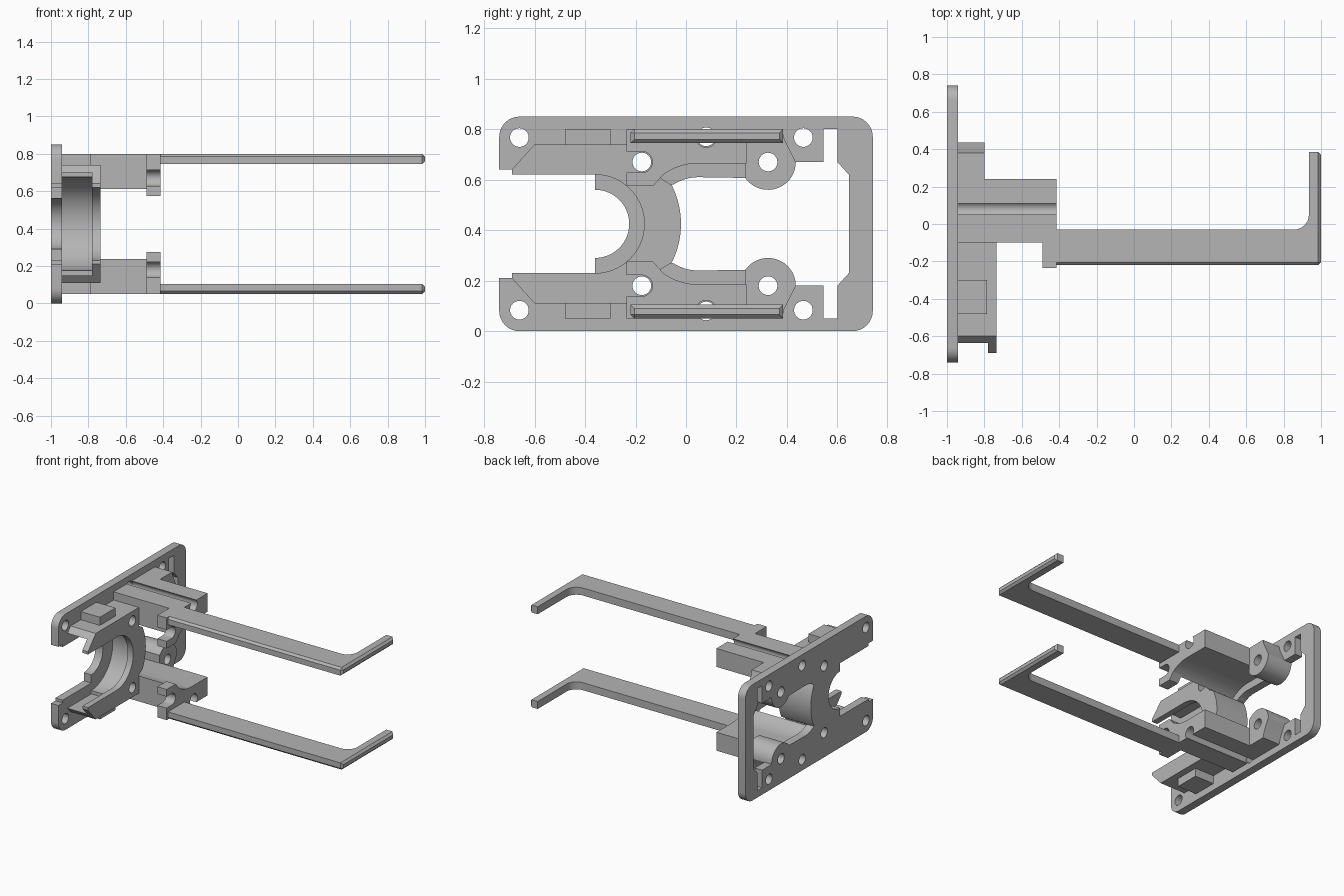
import bpy, bmesh
from math import cos, sin, pi, radians

MID = 0.425          # height of the mirror plane
HOLE = 0.037         # screw hole radius

cube = bpy.data.objects.get("Cube")
if cube:
    bpy.data.objects.remove(cube)

grey = bpy.data.materials.new("plain_grey")
grey.use_nodes = True
tone = (0.46, 0.46, 0.46, 1)
grey.diffuse_color = tone
grey.node_tree.nodes["Principled BSDF"].inputs["Base Color"].default_value = tone


def arc(cy, ch, r, a0, a1, n=14):
    """Points on a circular arc, angles in degrees."""
    steps = [radians(a0 + (a1 - a0) * i / n) for i in range(n + 1)]
    return [(cy + r * cos(a), ch + r * sin(a)) for a in steps]


def circle(cy, ch, r, n=32):
    return arc(cy, ch, r, 0, 360 - 360 / n, n - 1)


def whole(half):
    """Close a half outline with its mirror image below the mirror plane."""
    return half + [(y, -h) for y, h in reversed(half) if abs(h) > 1e-5]


def flip(profile, side):
    return [(y, h * side) for y, h in profile]


def prism(name, profiles, x0, x1):
    """Extrude (y, height) profiles along x."""
    bm = bmesh.new()
    for profile in profiles:
        verts = [bm.verts.new((x0, y, MID + h)) for y, h in profile]
        face = bm.faces.new(verts)
        top = bmesh.ops.extrude_face_region(bm, geom=[face])["geom"]
        moved = [v for v in top if isinstance(v, bmesh.types.BMVert)]
        bmesh.ops.translate(bm, verts=moved, vec=(x1 - x0, 0, 0))
    return finish(name, bm)


def finish(name, bm):
    bmesh.ops.recalc_face_normals(bm, faces=bm.faces)
    mesh = bpy.data.meshes.new(name)
    bm.to_mesh(mesh)
    bm.free()
    mesh.materials.append(grey)
    obj = bpy.data.objects.new(name, mesh)
    bpy.context.collection.objects.link(obj)
    shade(mesh)
    return obj


def shade(mesh):
    mesh.shade_smooth()
    mesh.set_sharp_from_angle(angle=radians(30))


def drill(obj, profiles):
    """Cut the profiles right through a part, then drop the cutter."""
    cutter = prism("cutter", profiles, -1.2, 0.2)
    cutter.hide_render = True
    mod = obj.modifiers.new("holes", "BOOLEAN")
    mod.operation = "DIFFERENCE"
    mod.solver = "EXACT"
    mod.object = cutter
    graph = bpy.context.evaluated_depsgraph_get()
    mesh = bpy.data.meshes.new_from_object(obj.evaluated_get(graph))
    obj.modifiers.clear()
    obj.data = mesh
    bpy.data.objects.remove(cutter)
    shade(mesh)


# Base plate: rounded, open at the front, with a large window
plate_half = (arc(-0.36, 0, 0.135, 0, 90)
              + [(-0.36, 0.195), (-0.69, 0.195), (-0.69, 0.215), (-0.74, 0.215)]
              + arc(-0.66, 0.345, 0.08, 180, 90, 8)
              + arc(0.66, 0.345, 0.08, 90, 0, 8))
rim = arc(-0.36, 0, 0.34, 0, 27)
window_half = (rim + arc(0.05, 0, 0.185, 122, 90, 8)
               + arc(0.325, 0.245, 0.11, 215, 360, 20)
               + [(0.545, 0.245), (0.545, 0.375), (0.6, 0.375),
                  (0.6, 0.245), (0.645, 0.195)])
plate = prism("base_plate", [whole(plate_half)], -1, -0.94)
spots = [(-0.66, 0.342), (0.465, 0.342), (0.08, 0.345), (-0.175, 0.245), (0.325, 0.245)]
holes = [circle(y, h * s, HOLE) for y, h in spots for s in (1, -1)]
drill(plate, [whole(window_half)] + holes)

# Socket: wide pocket below, narrower retaining lip above
outer = [(-0.6, 0.315), (-0.1, 0.315), (-0.1, 0.18)] + rim[::-1]
pocket_half = arc(-0.36, 0, 0.25, 0, 90) + [(-0.36, 0.275), (-0.636, 0.275)] + outer
lip_half = arc(-0.36, 0, 0.195, 0, 90) + [(-0.69, 0.195), (-0.69, 0.215)] + outer
socket_holes = [circle(-0.175, 0.245 * s, HOLE) for s in (1, -1)]
for name, half, x0, x1 in (("socket_pocket", pocket_half, -0.94, -0.78),
                           ("socket_lip", lip_half, -0.78, -0.735)):
    drill(prism(name, [whole(half)], x0, x1), socket_holes)

# Profiles shared by the upper and lower sides
block = [(-0.48, 0.315), (-0.3, 0.315), (-0.3, 0.375), (-0.48, 0.375)]
boss = ([(0.235, 0.375), (0.38, 0.375), (0.39, 0.335)]
        + arc(0.325, 0.245, 0.11, 0, -145, 20))
arm = [(-0.1, 0.375), (0.24, 0.375), (0.24, 0.24)] + arc(0.05, 0, 0.24, 90, 128.7)
clip = ([(-0.09, 0.375), (-0.235, 0.375), (-0.235, 0.287)]
        + arc(-0.175, 0.245, 0.042, 90, -90)
        + [(-0.235, 0.203), (-0.235, 0.15), (-0.13, 0.15), (-0.09, 0.195)])
rod = ([(-0.45, -0.22), (1, -0.22), (1, 0.385), (0.935, 0.385)]
       + arc(0.855, 0.05, 0.08, 0, -90, 8) + [(-0.45, -0.03)])


def hooked_rod(name, side):
    """L-shaped rod with chamfers on its tip face and outer long edge."""
    bm = bmesh.new()
    low, high = MID + side * 0.32, MID + side * 0.375
    face = bm.faces.new([bm.verts.new((x, y, low)) for x, y in rod])
    top = bmesh.ops.extrude_face_region(bm, geom=[face])["geom"]
    moved = [v for v in top if isinstance(v, bmesh.types.BMVert)]
    bmesh.ops.translate(bm, verts=moved, vec=(0, 0, high - low))
    bmesh.ops.recalc_face_normals(bm, faces=bm.faces)
    edges = [e for e in bm.edges
             if all(v.co.x > 0.99 for v in e.verts)
             or all(v.co.y < -0.21 and abs(v.co.z - high) < 0.001 for v in e.verts)]
    bmesh.ops.bevel(bm, geom=edges, offset=0.015, segments=1, affect="EDGES")
    return finish(name, bm)


for side, label in ((1, "upper"), (-1, "lower")):
    prism(label + "_stop_block", [flip(block, side)], -0.94, -0.785)
    drill(prism(label + "_screw_boss", [flip(boss, side)], -0.94, -0.8),
          [circle(0.325, 0.245 * side, HOLE)])
    drill(prism(label + "_arm", [flip(arm, side)], -0.94, -0.415),
          [circle(0.08, 0.345 * side, 0.042)])
    prism(label + "_clip", [flip(clip, side)], -0.49, -0.415)
    hooked_rod(label + "_hooked_rod", side)
